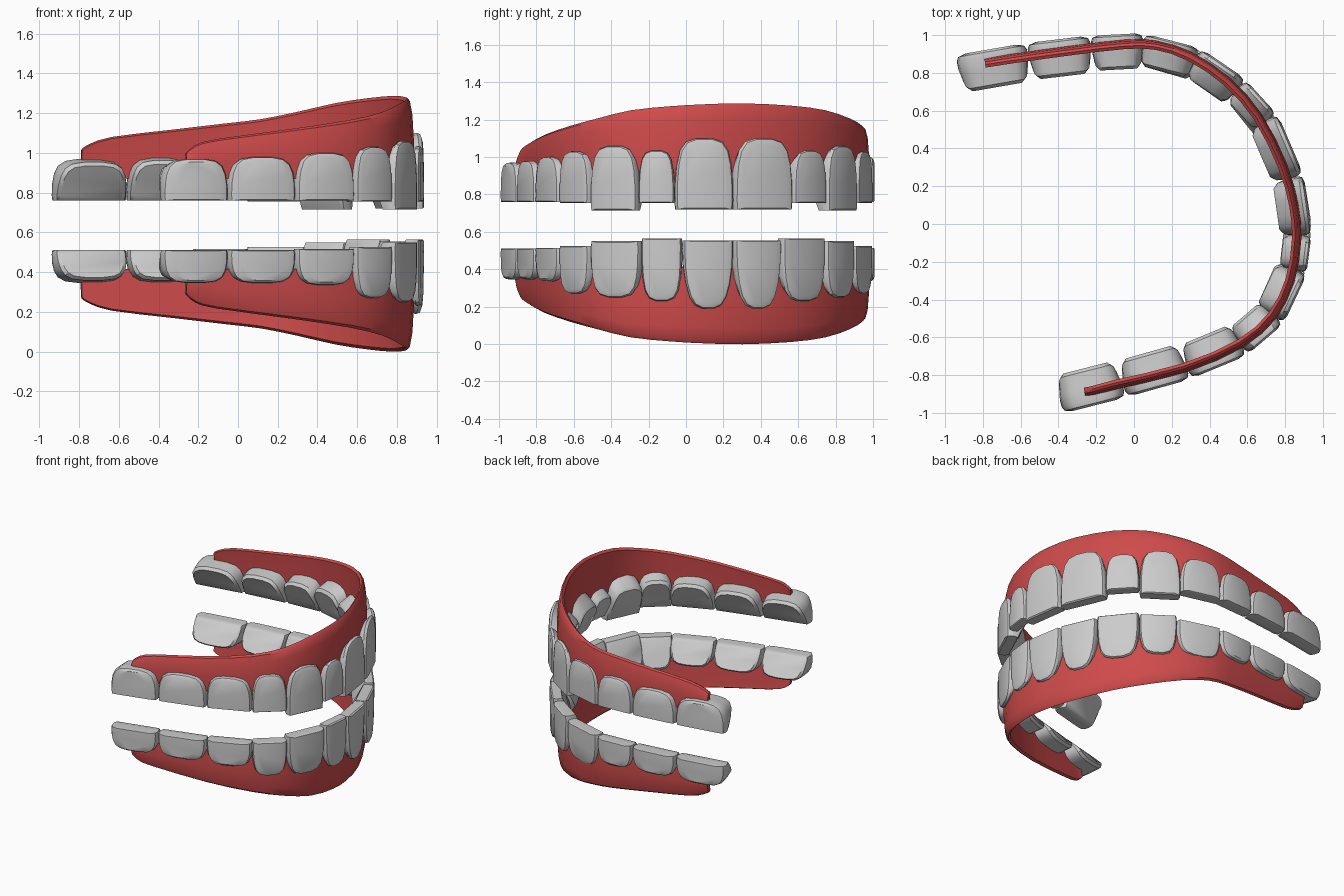
import bpy, bmesh
from mathutils import Vector

if "Cube" in bpy.data.objects:
    bpy.data.objects.remove(bpy.data.objects["Cube"])

MID = 0.643  # height of the bite plane; the lower gum mirrors the upper one

gum_mat = bpy.data.materials.new("gum_red")
gum_mat.diffuse_color = (0.62, 0.07, 0.07, 1)
gum_mat.use_nodes = True
gum_mat.node_tree.nodes["Principled BSDF"].inputs["Base Color"].default_value = gum_mat.diffuse_color


def loft(name, rings, mat=None, angle=0.6):
    """Skin closed rings of points and cap both ends."""
    bm = bmesh.new()
    loops = [[bm.verts.new(p) for p in r] for r in rings]
    n = len(loops[0])
    for a, b in zip(loops, loops[1:]):
        for i in range(n):
            j = (i + 1) % n
            bm.faces.new((a[i], a[j], b[j], b[i]))
    bm.faces.new(loops[0])
    bm.faces.new(loops[-1])
    bmesh.ops.recalc_face_normals(bm, faces=bm.faces)
    me = bpy.data.meshes.new(name)
    bm.to_mesh(me)
    bm.free()
    ob = bpy.data.objects.new(name, me)
    bpy.context.collection.objects.link(ob)
    if mat:
        me.materials.append(mat)
    bpy.ops.object.select_all(action='DESELECT')
    ob.select_set(True)
    bpy.context.view_layer.objects.active = ob
    bpy.ops.object.shade_smooth_by_angle(angle=angle)
    return ob


def catmull(pts, steps):
    p = [2 * pts[0] - pts[1]] + pts + [2 * pts[-1] - pts[-2]]
    out = []
    for a, b, c, d in zip(p, p[1:], p[2:], p[3:]):
        for k in range(steps):
            t = k / steps
            out.append(0.5 * (2 * b + (c - a) * t + (2 * a - 5 * b + 4 * c - d) * t * t
                              + (3 * b - a - 3 * c + d) * t ** 3))
    return out + [pts[-1]]


# Gum ribbons: arch path with the height of the free edge at each point
arch = [Vector(p) for p in [
    (-0.26, -0.90, 1.0), (-0.21, -0.89, 1.04), (-0.10, -0.86, 1.07), (0.27, -0.77, 1.12),
    (0.57, -0.64, 1.165), (0.74, -0.49, 1.205), (0.835, -0.30, 1.25), (0.87, -0.08, 1.272),
    (0.855, 0.10, 1.282), (0.795, 0.31, 1.287), (0.665, 0.57, 1.275), (0.50, 0.76, 1.25),
    (0.30, 0.895, 1.205), (0.12, 0.955, 1.17), (-0.05, 0.96, 1.15), (-0.35, 0.925, 1.115),
    (-0.64, 0.885, 1.08), (-0.75, 0.868, 1.045), (-0.79, 0.862, 1.02)]]
path = catmull(arch, 2)
section = [(0.012, 0), (0.016, 0.45), (0.008, 0.8), (-0.004, 0.96), (-0.018, 1),
           (-0.034, 0.96), (-0.03, 0.8), (-0.02, 0)]  # outward offset, height fraction
for name, flip in (("upper_gum", False), ("lower_gum", True)):
    rings = []
    for i, p in enumerate(path):
        t = path[min(i + 1, len(path) - 1)] - path[max(i - 1, 0)]
        out = Vector((t.y, -t.x, 0)).normalized()
        ring = []
        for o, h in section:
            q = p + out * o
            q.z = 0.87 + (p.z - 0.87) * h
            if flip:
                q.z = 2 * MID - q.z
            ring.append(q)
        rings.append(ring)
    loft(name, rings, gum_mat)

# Tooth outline: half width, distance from biting edge
half = [(0.98, 0), (1, 0.12), (1, 0.4), (0.97, 0.64), (0.88, 0.83), (0.68, 0.95), (0.3, 1)]
outline = half + [(-s, h) for s, h in reversed(half)]


def tooth(name, a, b, bite, root, depth, inner_h, taper):
    a, b = Vector((*a, 0)), Vector((*b, 0))
    t = (b - a).normalized()
    inward = Vector((-t.y, t.x, 0))
    w = (b - a).length / 2 - 0.002
    c = (a + b) / 2
    rings = []
    # depth fraction, width scale, height scale, biting edge inset
    for d, ws, hs, e in [(-0.2, 0.72, 0.92, 0.02), (-0.13, 0.94, 0.985, 0.0), (0.0, 1, 1, 0),
                         (0.4, 1, (1 + inner_h) / 2, 0), (0.9, 0.93, inner_h, 0),
                         (1.0, 0.84, inner_h * 0.9, 0.02)]:
        ring = []
        for s, h in outline:
            # the inner side slopes back to a narrow biting edge
            k = 1 if d < 0 else 0.42 + 0.58 * min(1, h / 0.75)
            q = c + t * (s * w * ws * (1 - taper * h * h)) + inward * (d * k * depth)
            q.z = bite + (root - bite) * (e + h * (hs - e))
            ring.append(q)
        rings.append(ring)
    loft(name, rings)


# Tooth boundaries along the outer face of each jaw, one end of the arch to the other
back_a = [(-0.385, -0.97), (-0.05, -0.885), (0.29, -0.79), (0.585, -0.668)]
back_b = [(0.05, 0.98), (-0.23, 0.965), (-0.565, 0.925), (-0.94, 0.86)]
upper = back_a + [(0.77, -0.51), (0.89, -0.255), (0.915, -0.06), (0.87, 0.255),
                  (0.735, 0.57), (0.575, 0.745), (0.34, 0.905)] + back_b
lower = back_a + [(0.77, -0.51), (0.89, -0.24), (0.915, -0.02), (0.87, 0.255),
                  (0.76, 0.51), (0.575, 0.74), (0.36, 0.89)] + back_b

# Back molar to front incisor: biting edge, gum end
upper_z = [(0.76, 0.97), (0.76, 0.98), (0.76, 1.0), (0.755, 1.03), (0.715, 1.06), (0.755, 1.035), (0.72, 1.10)]
lower_z = [(0.51, 0.345), (0.51, 0.345), (0.515, 0.335), (0.525, 0.27), (0.55, 0.25), (0.565, 0.23), (0.555, 0.19)]
depths = [0.17, 0.165, 0.155, 0.14, 0.14, 0.12, 0.14]
inner = [0.92, 0.92, 0.9, 0.85, 0.75, 0.7, 0.65]
for jaw, chain, zs in (("upper", upper, upper_z), ("lower", lower, lower_z)):
    for i in range(14):
        k = min(i, 13 - i)
        taper = 0.25 if jaw == "lower" and k == 6 else 0.08
        tooth(f"{jaw}_tooth_{i + 1}", chain[i], chain[i + 1], *zs[k], depths[k], inner[k], taper)
